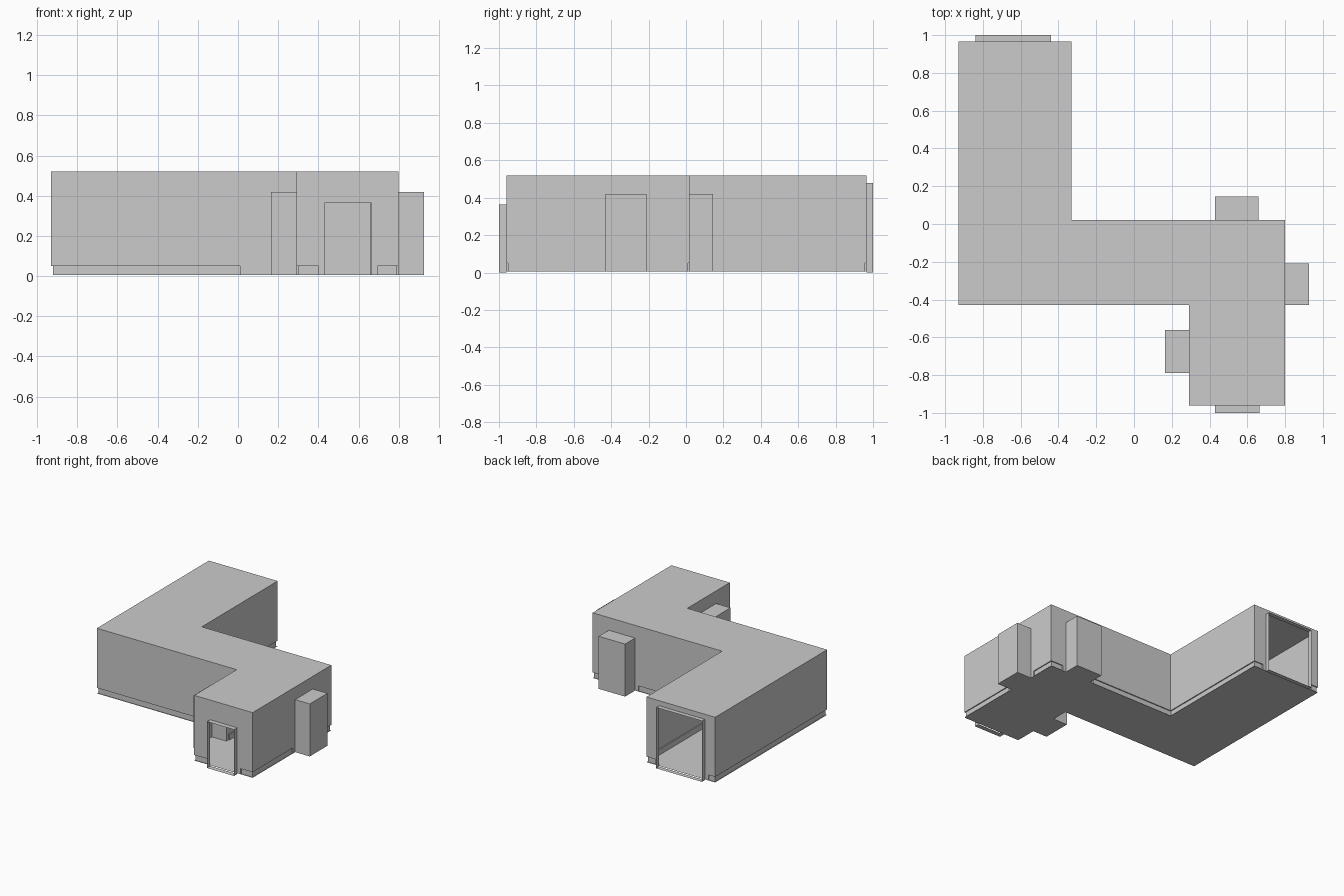
import bpy
import bmesh
from mathutils import Vector

if "Cube" in bpy.data.objects:
    bpy.data.objects.remove(bpy.data.objects["Cube"])

FLOOR, CEIL = 0.006, 0.52        # room heights
SKIRT, INSET = 0.05, 0.008       # skirting height and how far it steps into the room

# room outline, counter-clockwise
outline = [Vector(p) for p in ((-0.93, -0.43), (0.29, -0.43), (0.29, -0.96), (0.80, -0.96),
                               (0.80, 0.02), (-0.33, 0.02), (-0.33, 0.965), (-0.93, 0.965))]
# per wall: door (start, end, height) and skirting spans, as distances along the wall
doors = {1: (0.13, 0.36, 0.42), 2: (0.14, 0.375, 0.365), 3: (0.53, 0.75, 0.42),
         4: (0.14, 0.37, 0.42), 6: (0.11, 0.51, 0.48)}
# per door: depth of the part behind it, closed at the end or open, floor height
recesses = {1: (0.125, True, FLOOR), 2: (0.04, False, 0.0), 3: (0.127, True, FLOOR),
            4: (0.125, True, FLOOR), 6: (0.035, False, 0.0)}
names = {1: "left_alcove", 2: "front_doorway", 3: "right_alcove",
         4: "back_alcove", 6: "back_doorway"}
GAP = 0.03


def make(name, quads):
    bm = bmesh.new()
    for pts in quads:
        bm.faces.new([bm.verts.new(p) for p in pts])
    bmesh.ops.remove_doubles(bm, verts=bm.verts, dist=0.0005)
    mesh = bpy.data.meshes.new(name)
    bm.to_mesh(mesh)
    bm.free()
    bpy.context.collection.objects.link(bpy.data.objects.new(name, mesh))


def upright(a, b, z0, z1):
    return [(a.x, a.y, z0), (b.x, b.y, z0), (b.x, b.y, z1), (a.x, a.y, z1)]


def flat(pts, z):
    return [(p.x, p.y, z) for p in pts]


n = len(outline)
walls, skirting = [], []
dirs = [(outline[(i + 1) % n] - outline[i]).normalized() for i in range(n)]
inward = [Vector((-d.y, d.x)) for d in dirs]
inner = [outline[i] + INSET * (inward[i] + inward[i - 1]) for i in range(n)]

for i in range(n):
    start, d, length = outline[i], dirs[i], (outline[(i + 1) % n] - outline[i]).length
    at = lambda s: start + d * s

    # split the wall into skirted, plain and door spans
    if i in doors:
        s0, s1, top = doors[i]
        skirts = [(0, s0 - GAP), (s1 + GAP, length)]
        plain = [(s0 - GAP, s0), (s1, s1 + GAP)]
        walls.append(upright(at(s0), at(s1), top, CEIL))
    elif i == 0:
        skirts, plain = [(0, 0.94)], [(0.94, length)]
    else:
        skirts, plain = [(0, length)], []
    for a, b in plain:
        walls.append(upright(at(a), at(b), FLOOR, CEIL))
    for a, b in skirts:
        p, q = at(a), at(b)
        pi = inner[i] if a == 0 else p + inward[i] * INSET
        qi = inner[(i + 1) % n] if b == length else q + inward[i] * INSET
        walls.append(upright(p, q, SKIRT, CEIL))
        skirting += [upright(pi, qi, FLOOR, SKIRT), flat((p, q, qi, pi), SKIRT)]
        if a > 0:
            skirting.append(upright(p, pi, FLOOR, SKIRT))
        if b < length:
            skirting.append(upright(qi, q, FLOOR, SKIRT))

    # alcove or doorway sleeve pushed outward from the opening
    if i in doors:
        depth, closed, base = recesses[i]
        p, q = at(s0), at(s1)
        po, qo = p - inward[i] * depth, q - inward[i] * depth
        faces = [upright(p, po, base, top), upright(qo, q, base, top),
                 flat((po, qo, q, p), top), flat((p, q, qo, po), base)]
        if closed:
            faces.append(upright(po, qo, base, top))
        make(names[i], faces)

make("walls", walls)
make("skirting", skirting)
make("ceiling", [flat(outline, CEIL)])
make("floor", [flat(outline[::-1], FLOOR)])
